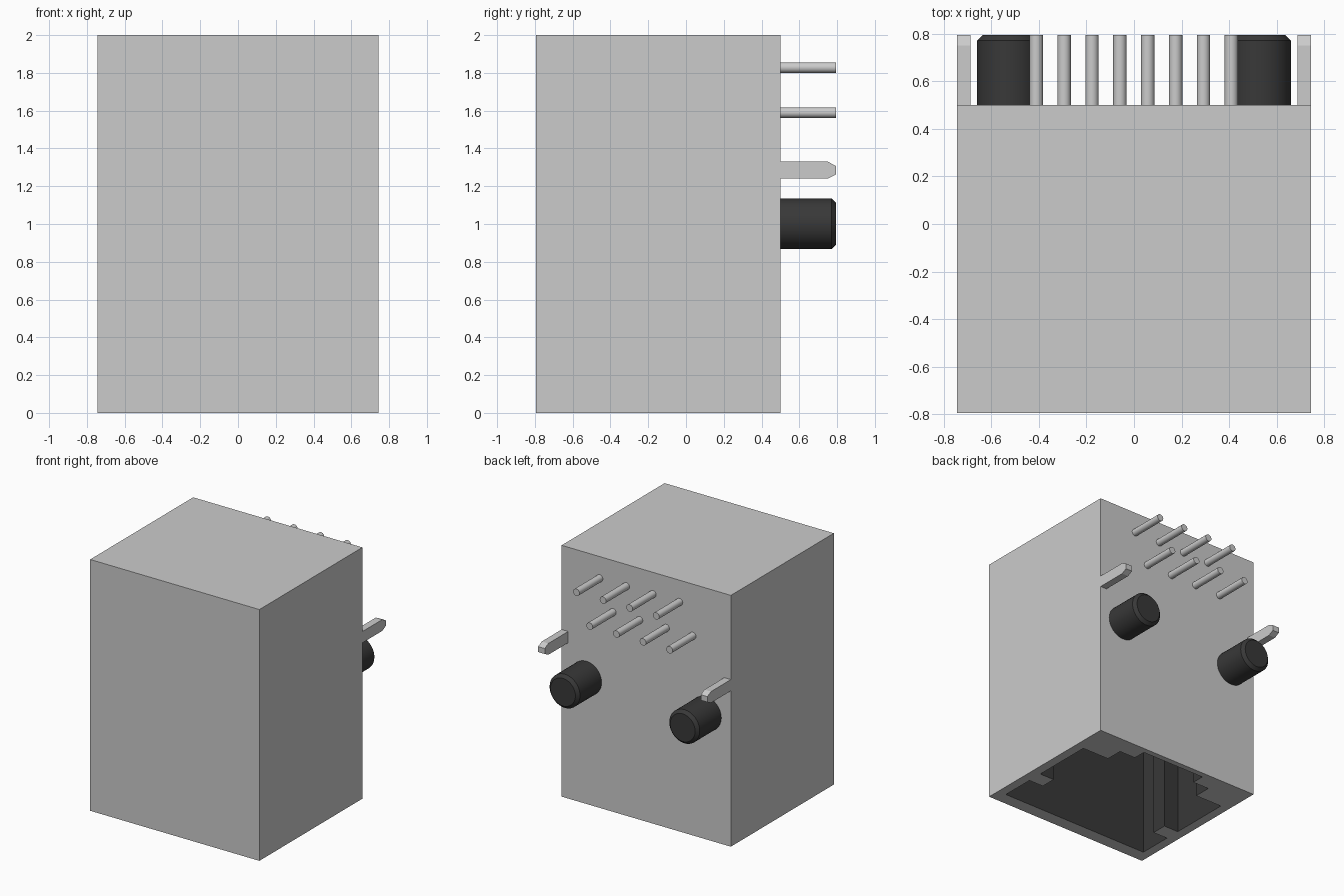
import bpy, bmesh, math
from mathutils import Matrix

if "Cube" in bpy.data.objects:
    bpy.data.objects.remove(bpy.data.objects["Cube"])

black = bpy.data.materials.new("black_plastic")
black.diffuse_color = (0.04, 0.04, 0.04, 1)
black.use_nodes = True
black.node_tree.nodes["Principled BSDF"].inputs["Base Color"].default_value = black.diffuse_color

Y_BACK, Y_TIP = 0.50, 0.795


def make_object(name, bm, mats=()):
    bmesh.ops.recalc_face_normals(bm, faces=bm.faces[:])
    mesh = bpy.data.meshes.new(name)
    bm.to_mesh(mesh)
    bm.free()
    for m in mats:
        mesh.materials.append(m)
    ob = bpy.data.objects.new(name, mesh)
    bpy.context.collection.objects.link(ob)
    return ob


def smooth(ob):
    for p in ob.data.polygons:
        p.use_smooth = True
    bpy.ops.object.select_all(action='DESELECT')
    ob.select_set(True)
    bpy.context.view_layer.objects.active = ob
    bpy.ops.object.shade_smooth_by_angle(angle=math.radians(30))


def loop(bm, pts, z):
    vs = [bm.verts.new((x, y, z)) for x, y in pts]
    return vs, [bm.edges.new((vs[i - 1], vs[i])) for i in range(len(vs))]


def tube(bm, vs, z, mat):
    # walls rising from a loop, closed by a cap
    top = [bm.verts.new((v.co.x, v.co.y, z)) for v in vs]
    faces = [bm.faces.new((vs[i - 1], vs[i], top[i], top[i - 1])) for i in range(len(vs))]
    faces.append(bm.faces.new(top))
    for f in faces:
        f.material_index = mat


# Housing: metal box with a stepped plug opening in the bottom
half = [(0.67, -0.69), (0.67, -0.416), (0.54, -0.416), (0.54, -0.29), (0.67, -0.29),
        (0.67, 0.21), (0.43, 0.21), (0.43, 0.35), (0.285, 0.35), (0.285, 0.454)]
opening = half + [(-x, y) for x, y in reversed(half)]
box = [(-0.745, -0.795), (0.745, -0.795), (0.745, Y_BACK), (-0.745, Y_BACK)]
bm = bmesh.new()
outer, e1 = loop(bm, box, 0)
inner, e2 = loop(bm, opening, 0)
bmesh.ops.triangle_fill(bm, edges=e1 + e2, use_beauty=True, use_dissolve=False, normal=(0, 0, -1))
tube(bm, outer, 2.0, 0)
tube(bm, inner, 1.35, 1)
make_object("housing", bm, (None, black))


def y_cylinder(name, x, z, r, segs, chamfer=0, mats=()):
    bm = bmesh.new()
    length = Y_TIP - Y_BACK + 0.01
    place = Matrix.Translation((x, Y_TIP - length / 2, z)) @ Matrix.Rotation(-math.pi / 2, 4, 'X')
    bmesh.ops.create_cone(bm, cap_ends=True, segments=segs, radius1=r, radius2=r,
                          depth=length, matrix=place)
    if chamfer:
        rim = [e for e in bm.edges if all(v.co.y > Y_TIP - 0.001 for v in e.verts)]
        bmesh.ops.bevel(bm, geom=rim, offset=chamfer, segments=1, affect='EDGES')
    smooth(make_object(name, bm, mats))


# Two staggered rows of contact pins
for i in range(8):
    y_cylinder(f"contact_pin_{i + 1}", -0.411 + 0.1172 * i, 1.828 if i % 2 else 1.59, 0.028, 20)

# Mounting posts and shield tabs, one pair each side
tab = [(Y_BACK - 0.01, 1.24), (0.75, 1.24), (Y_TIP, 1.263),
       (Y_TIP, 1.307), (0.75, 1.33), (Y_BACK - 0.01, 1.33)]
for side, s in (("left", -1), ("right", 1)):
    y_cylinder(f"mounting_post_{side}", s * 0.527, 1.002, 0.134, 40, 0.024, (black,))
    bm = bmesh.new()
    face = bm.faces.new([bm.verts.new((s * 0.745, y, z)) for y, z in tab])
    ext = bmesh.ops.extrude_face_region(bm, geom=[face], use_keep_orig=True)
    for v in ext["geom"]:
        if isinstance(v, bmesh.types.BMVert):
            v.co.x = s * 0.687
    make_object(f"shield_tab_{side}", bm)
